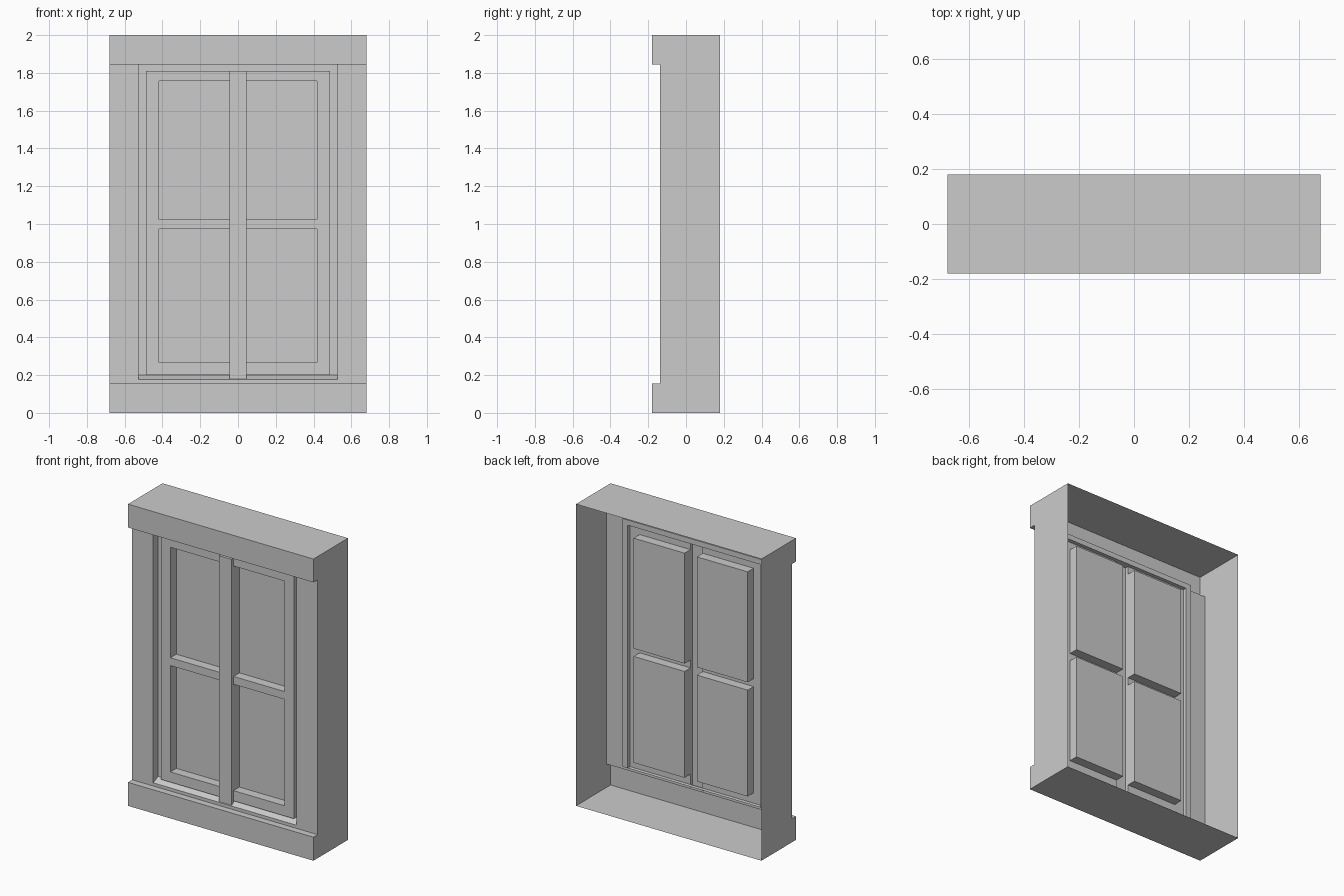
import bpy, bmesh
from mathutils import Vector

if "Cube" in bpy.data.objects:
    bpy.data.objects.remove(bpy.data.objects["Cube"])

# Key planes (half widths, depths, heights)
W, D, H = 0.68, 0.181, 2.0
WALL, BACK, SASH, GLASS, POST = -0.137, -0.085, -0.111, -0.049, -0.133
OPEN_X, SASH_X, PANE_X, POST_X = 0.526, 0.487, 0.418, 0.045
BAND_Z, OPEN_Z, SILL_Z, SASH_TOP, OPEN_TOP = 0.156, 0.177, 0.2, 1.81, 1.845
PANES = [(0.268, 0.973), (1.025, 1.757)]


def face(bm, pts, facing):
    """Add a polygon turned towards the given direction."""
    f = bm.faces.new([bm.verts.new(p) for p in pts])
    f.normal_update()
    if f.normal.dot(Vector(facing)) < 0:
        f.normal_flip()


def front(bm, x0, x1, z0, z1, y):
    face(bm, [(x0, y, z0), (x1, y, z0), (x1, y, z1), (x0, y, z1)], (0, -1, 0))


def side(bm, x, y0, y1, z0, z1, d):
    face(bm, [(x, y0, z0), (x, y1, z0), (x, y1, z1), (x, y0, z1)], (d, 0, 0))


def flat(bm, x0, x1, y0, y1, z, d):
    face(bm, [(x0, y0, z), (x1, y0, z), (x1, y1, z), (x0, y1, z)], (0, 0, d))


def finish(bm, name):
    """Weld the half, then mirror it across x = 0."""
    bmesh.ops.remove_doubles(bm, verts=bm.verts, dist=1e-5)
    me = bpy.data.meshes.new(name)
    bm.to_mesh(me)
    bm.free()
    ob = bpy.data.objects.new(name, me)
    bpy.context.collection.objects.link(ob)
    ob.modifiers.new("mirror", 'MIRROR').merge_threshold = 1e-4


# Outer surround: hollow, open-backed shell with top and bottom bands
bm = bmesh.new()
face(bm, [(W, D, 0), (W, -D, 0), (W, -D, BAND_Z), (W, WALL, BAND_Z),
          (W, WALL, OPEN_TOP), (W, -D, OPEN_TOP), (W, -D, H), (W, D, H)], (1, 0, 0))
flat(bm, 0, W, -D, D, 0, -1)
flat(bm, 0, W, -D, D, H, 1)
front(bm, 0, W, 0, BAND_Z, -D)
front(bm, 0, W, OPEN_TOP, H, -D)
flat(bm, 0, W, -D, WALL, BAND_Z, 1)
flat(bm, 0, W, -D, WALL, OPEN_TOP, -1)
front(bm, OPEN_X, W, OPEN_Z, OPEN_TOP, WALL)
front(bm, 0, W, BAND_Z, OPEN_Z, WALL)
finish(bm, "surround")

# Recess: reveal walls, sloping sill and the ledge behind the sash
bm = bmesh.new()
face(bm, [(OPEN_X, WALL, OPEN_Z), (OPEN_X, BACK, SILL_Z),
          (OPEN_X, BACK, OPEN_TOP), (OPEN_X, WALL, OPEN_TOP)], (-1, 0, 0))
flat(bm, 0, OPEN_X, WALL, BACK, OPEN_TOP, -1)
face(bm, [(0, WALL, OPEN_Z), (OPEN_X, WALL, OPEN_Z),
          (OPEN_X, BACK, SILL_Z), (0, BACK, SILL_Z)], (0, 0, 1))
front(bm, SASH_X, OPEN_X, SILL_Z, OPEN_TOP, BACK)
front(bm, 0, SASH_X, SASH_TOP, OPEN_TOP, BACK)
finish(bm, "recess")

# Sash frame standing forward of the ledge
bm = bmesh.new()
side(bm, SASH_X, SASH, BACK, SILL_Z, SASH_TOP, 1)
flat(bm, 0, SASH_X, SASH, BACK, SASH_TOP, 1)
flat(bm, 0, SASH_X, SASH, BACK, SILL_Z, -1)
front(bm, PANE_X, SASH_X, SILL_Z, SASH_TOP, SASH)
rails = [SILL_Z] + [z for p in PANES for z in p] + [SASH_TOP]
for z0, z1 in zip(rails[::2], rails[1::2]):
    front(bm, POST_X, PANE_X, z0, z1, SASH)
finish(bm, "sash")

# Sunken panes
bm = bmesh.new()
for z0, z1 in PANES:
    front(bm, POST_X, PANE_X, z0, z1, GLASS)
    side(bm, POST_X, SASH, GLASS, z0, z1, 1)
    side(bm, PANE_X, SASH, GLASS, z0, z1, -1)
    flat(bm, POST_X, PANE_X, SASH, GLASS, z0, 1)
    flat(bm, POST_X, PANE_X, SASH, GLASS, z1, -1)
finish(bm, "panes")

# Centre post
bm = bmesh.new()
front(bm, 0, POST_X, OPEN_Z + 0.002, SASH_TOP, POST)
side(bm, POST_X, POST, SASH, OPEN_Z + 0.002, SASH_TOP, 1)
flat(bm, 0, POST_X, POST, SASH, SASH_TOP, 1)
finish(bm, "centre_post")
